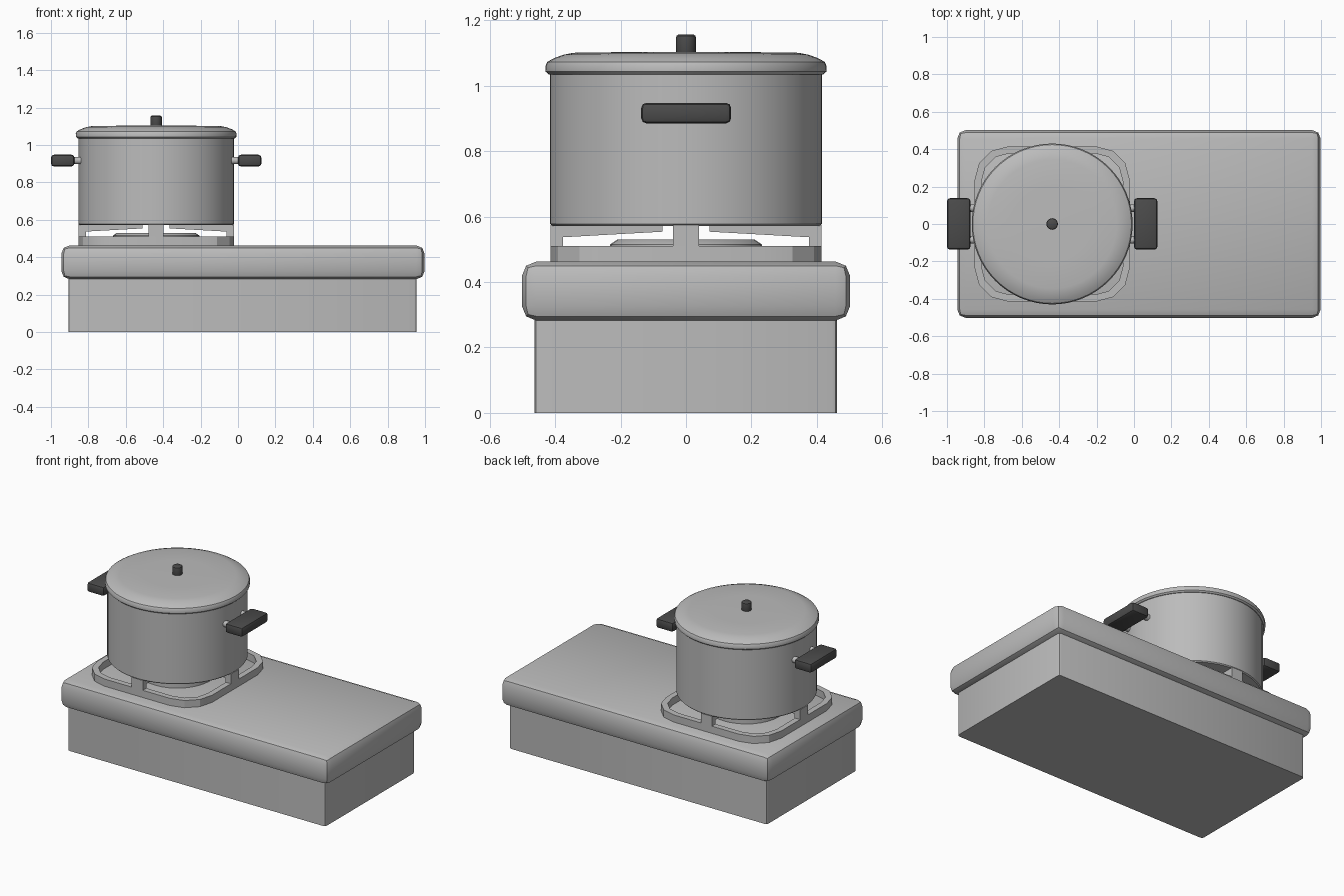
import bpy, bmesh, math

if "Cube" in bpy.data.objects:
    bpy.data.objects.remove(bpy.data.objects["Cube"])

PX = -0.4375  # pot centre in x


def material(name, v):
    m = bpy.data.materials.new(name)
    m.diffuse_color = (v, v, v, 1)
    m.use_nodes = True
    m.node_tree.nodes["Principled BSDF"].inputs["Base Color"].default_value = m.diffuse_color
    return m


GREY = material("steel_grey", 0.5)
DARK = material("dark_handle", 0.07)


def finish(name, bm, mat, angle=30):
    bmesh.ops.recalc_face_normals(bm, faces=bm.faces)
    me = bpy.data.meshes.new(name)
    bm.to_mesh(me)
    bm.free()
    me.materials.append(mat)
    ob = bpy.data.objects.new(name, me)
    bpy.context.collection.objects.link(ob)
    bpy.context.view_layer.objects.active = ob
    for o in bpy.data.objects:
        o.select_set(o == ob)
    bpy.ops.object.shade_smooth_by_angle(angle=math.radians(angle))
    return ob


def box(name, lo, hi, mat, bevel, segs=2, vertical_only=False):
    bm = bmesh.new()
    bmesh.ops.create_cube(bm, size=1)
    for v in bm.verts:
        v.co = [lo[i] + (v.co[i] + 0.5) * (hi[i] - lo[i]) for i in range(3)]
    edges = [e for e in bm.edges if not vertical_only
             or abs(e.verts[0].co.z - e.verts[1].co.z) > 1e-4]
    bmesh.ops.bevel(bm, geom=edges, offset=bevel, segments=segs,
                    profile=0.5, affect='EDGES')
    return finish(name, bm, mat, 40)


def lathe(name, profile, mat, n=64):
    """Closed turned solid around the pot axis; profile of (r, z)."""
    bm = bmesh.new()
    rings = [[bm.verts.new((PX + r * math.cos(2 * math.pi * i / n),
                            r * math.sin(2 * math.pi * i / n), z))
              for i in range(n)] for r, z in profile]
    for a, b in zip(rings, rings[1:]):
        for i in range(n):
            j = (i + 1) % n
            bm.faces.new((a[i], a[j], b[j], b[i]))
    bm.faces.new(rings[0])
    bm.faces.new(rings[-1])
    return finish(name, bm, mat, 35)


def rounded_square(half, radius, segs=3):
    pts = []
    for k, (sx, sy) in enumerate([(1, 1), (-1, 1), (-1, -1), (1, -1)]):
        for s in range(segs + 1):
            a = math.pi / 2 * (k + s / segs)
            pts.append((PX + sx * (half - radius) + radius * math.cos(a),
                        sy * (half - radius) + radius * math.sin(a)))
    return pts


# Stove body and rounded top slab
box("stove_base", (-0.907, -0.463, 0), (0.955, 0.461, 0.29), GREY, 0.015, 2, True)
box("stove_top", (-0.945, -0.502, 0.282), (0.998, 0.502, 0.463), GREY, 0.045, 2)

# Burner disc
lathe("burner", [(0.232, 0.455), (0.232, 0.515), (0.21, 0.53)], GREY, 32)

# Grate ring
bm = bmesh.new()
loops = []
for half, rad, z in [(0.415, 0.18, 0.455), (0.415, 0.18, 0.51),
                     (0.378, 0.15, 0.51), (0.378, 0.15, 0.455)]:
    loops.append([bm.verts.new((x, y, z)) for x, y in rounded_square(half, rad)])
n = len(loops[0])
for k in range(4):
    a, b = loops[k], loops[(k + 1) % 4]
    for i in range(n):
        j = (i + 1) % n
        bm.faces.new((a[i], a[j], b[j], b[i]))
finish("grate_ring", bm, GREY)

# Grate arms: upright post with a tapering finger pointing inwards
arm = [(0.415, 0.47), (0.415, 0.574), (0.072, 0.574),
       (0.072, 0.554), (0.376, 0.537), (0.376, 0.47)]
for k in range(4):
    c, s = round(math.cos(k * math.pi / 2)), round(math.sin(k * math.pi / 2))
    bm = bmesh.new()
    sides = [[bm.verts.new((PX + r * c - t * s, r * s + t * c, z))
              for r, z in arm] for t in (-0.04, 0.04)]
    bm.faces.new(sides[0])
    bm.faces.new(sides[1])
    for i in range(len(arm)):
        j = (i + 1) % len(arm)
        bm.faces.new((sides[0][i], sides[0][j], sides[1][j], sides[1][i]))
    finish("grate_arm_%d" % k, bm, GREY)

# Pot, lid and knob
lathe("pot", [(0.41, 0.572), (0.416, 0.578), (0.416, 1.04)], GREY)
lathe("lid", [(0.42, 1.035), (0.429, 1.043), (0.43, 1.06), (0.424, 1.073),
              (0.405, 1.084), (0.375, 1.095), (0.345, 1.101),
              (0.2, 1.103), (0.02, 1.104)], GREY)
lathe("lid_knob", [(0.028, 1.095), (0.031, 1.105), (0.031, 1.145),
                   (0.029, 1.153), (0.023, 1.157)], DARK, 16)

# Side handles, each on two short studs
for side, label in ((-1, "left"), (1, "right")):
    xs = sorted((PX + side * 0.437, PX + side * 0.5625))
    box(label + "_handle", (xs[0], -0.137, 0.885), (xs[1], 0.138, 0.948),
        DARK, 0.016, 2)
    for y in (-0.085, 0.085):
        bm = bmesh.new()
        bmesh.ops.create_cone(bm, cap_ends=True, segments=16, radius1=0.02,
                              radius2=0.02, depth=0.07)
        for v in bm.verts:
            x0, y0, z0 = v.co
            v.co = (PX + side * 0.425 + z0, y + y0, 0.917 + x0)
        finish(label + "_handle_stud", bm, GREY)
